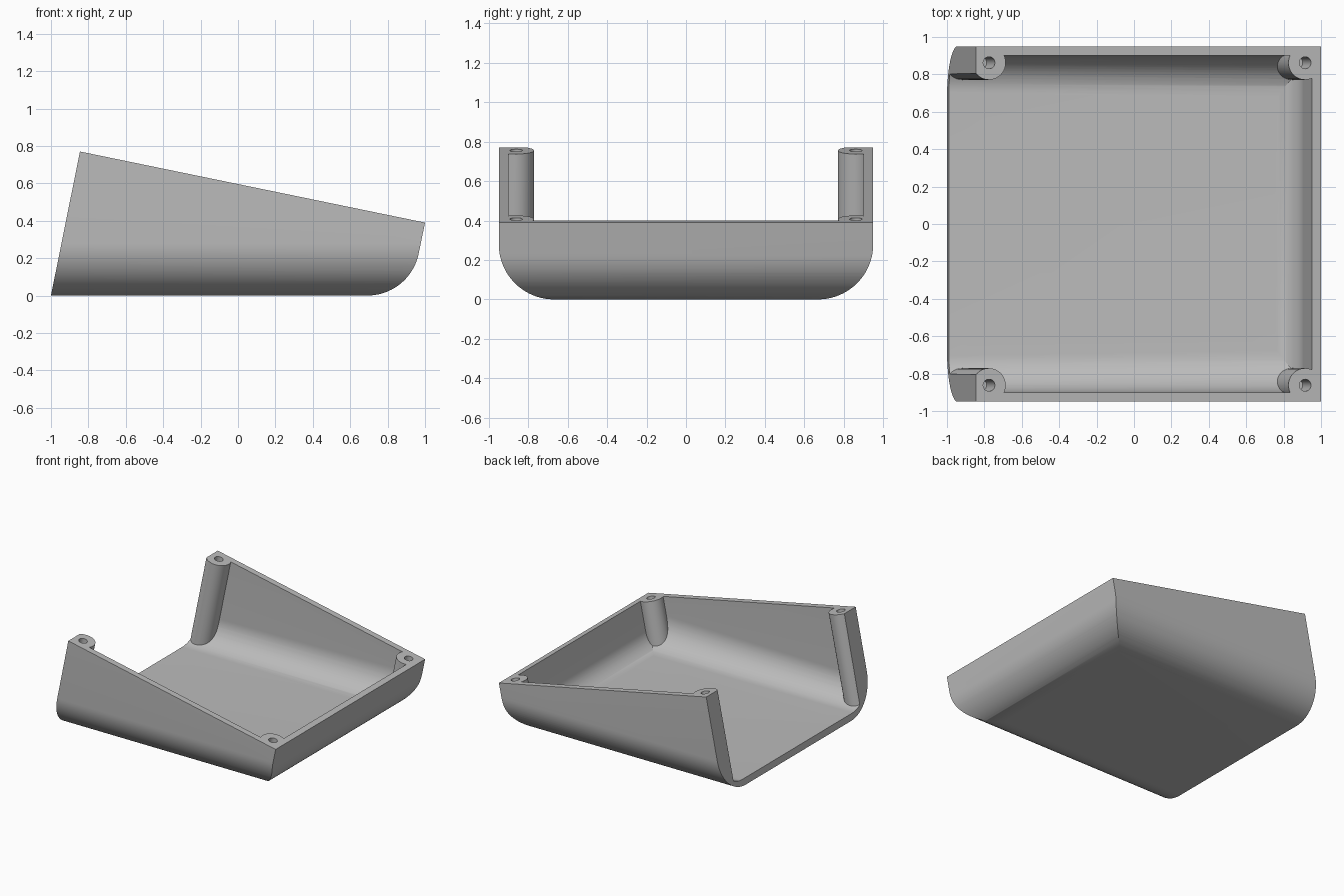
import bpy
import bmesh
from math import sin, cos, atan2, pi
from mathutils import Vector, Matrix

cube = bpy.data.objects.get("Cube")
if cube:
    bpy.data.objects.remove(cube)

TILT = atan2(0.38, 1.845)          # lean of the rim and of the end planes
NORMAL = Vector((sin(TILT), 0, cos(TILT)))
WALL = 0.05
HALF_Y = 0.95


def rim_z(x):
    return 0.39 + (1 - x) * sin(TILT) / cos(TILT)


def new_object(name, bm):
    bmesh.ops.recalc_face_normals(bm, faces=bm.faces)
    mesh = bpy.data.meshes.new(name)
    bm.to_mesh(mesh)
    bm.free()
    obj = bpy.data.objects.new(name, mesh)
    bpy.context.collection.objects.link(obj)
    return obj


def loft(name, ring_a, ring_b):
    """Solid between two matching outlines."""
    bm = bmesh.new()
    a = [bm.verts.new(p) for p in ring_a]
    b = [bm.verts.new(p) for p in ring_b]
    bm.faces.new(a)
    bm.faces.new(b)
    n = len(a)
    for i in range(n):
        j = (i + 1) % n
        bm.faces.new((a[i], a[j], b[j], b[i]))
    return new_object(name, bm)


def rod(name, centre, radius, low, high):
    """Cylinder square to the sloping rim."""
    bm = bmesh.new()
    middle = centre + NORMAL * (low + high) / 2
    bmesh.ops.create_cone(bm, cap_ends=True, segments=40, radius1=radius,
                          radius2=radius, depth=high - low,
                          matrix=Matrix.Translation(middle) @ Matrix.Rotation(TILT, 4, 'Y'))
    return new_object(name, bm)


def combine(target, cutter, operation):
    mod = target.modifiers.new(operation, 'BOOLEAN')
    mod.operation = operation
    mod.solver = 'EXACT'
    mod.object = cutter
    bpy.context.view_layer.objects.active = target
    bpy.ops.object.modifier_apply(modifier=mod.name)
    bpy.data.objects.remove(cutter)


def arc(cx, cz, r, start, end, steps=20):
    return [(cx + r * cos(start + (end - start) * i / steps),
             cz + r * sin(start + (end - start) * i / steps)) for i in range(steps + 1)]


def side_outline(foot, floor, radius, top):
    """Length outline: flat floor, rounded toe, leaning end wall."""
    t = radius * cos((pi / 2 + TILT) / 2) / sin((pi / 2 + TILT) / 2)
    points = arc(foot - t, floor + radius, radius, -pi / 2, -TILT)
    return points + [(foot + (top - floor) * sin(TILT) / cos(TILT), top)]


def u_outline(half, floor, radius, top):
    """Cross outline: upright sides with rounded lower corners."""
    right = arc(half - radius, floor + radius, radius, -pi / 2, 0) + [(half, top)]
    return right + [(-y, z) for y, z in reversed(right)]


# Outer body: leaning length outline crossed with the rounded U
toe = 1 - 0.39 * sin(TILT) / cos(TILT)
outline = side_outline(toe, 0, 0.28, 0.39) + [(-0.845, rim_z(-0.845)), (-1, 0)]
tray = loft("tray", [(x, -HALF_Y, z) for x, z in outline],
            [(x, HALF_Y, z) for x, z in outline])
section = u_outline(HALF_Y, 0, 0.28, 2)
combine(tray, loft("outer_section", [(-2, y, z) for y, z in section],
                   [(2, y, z) for y, z in section]), 'INTERSECT')

# Cavity, open at the top and at the tall end
foot = toe - WALL + WALL * sin(TILT)
outline = side_outline(foot, WALL, 0.15, 1.2) + [(-1.3, 1.2), (-1.3, WALL)]
cavity = loft("cavity", [(x, -1.2, z) for x, z in outline],
              [(x, 1.2, z) for x, z in outline])
tall = u_outline(HALF_Y - WALL, WALL, 0.19, 2)
low = u_outline(HALF_Y - WALL, WALL, 0.24, 2)
combine(cavity, loft("inner_section", [(-1.5, y, z) for y, z in tall],
                     [(1.5, y, z) for y, z in low]), 'INTERSECT')

# Corner posts stay standing inside the cavity
posts = [Vector((x, y, rim_z(x))) for x in (-0.775, 0.915) for y in (-0.862, 0.862)]
for p in posts:
    combine(cavity, rod("post", p, 0.091, -1.2, 0.8), 'DIFFERENCE')
combine(tray, cavity, 'DIFFERENCE')

# Screw holes
for p in posts:
    combine(tray, rod("screw_hole", p, 0.032, -0.22, 0.1), 'DIFFERENCE')

# Single grey plastic
grey = bpy.data.materials.new("grey_plastic")
grey.use_nodes = True
colour = (0.5, 0.5, 0.5, 1)
grey.diffuse_color = colour
grey.node_tree.nodes["Principled BSDF"].inputs["Base Color"].default_value = colour
tray.data.materials.clear()
tray.data.materials.append(grey)
for face in tray.data.polygons:
    face.material_index = 0

for obj in bpy.context.selected_objects:
    obj.select_set(False)
tray.select_set(True)
bpy.context.view_layer.objects.active = tray
bpy.ops.object.shade_smooth_by_angle(angle=pi / 7)
